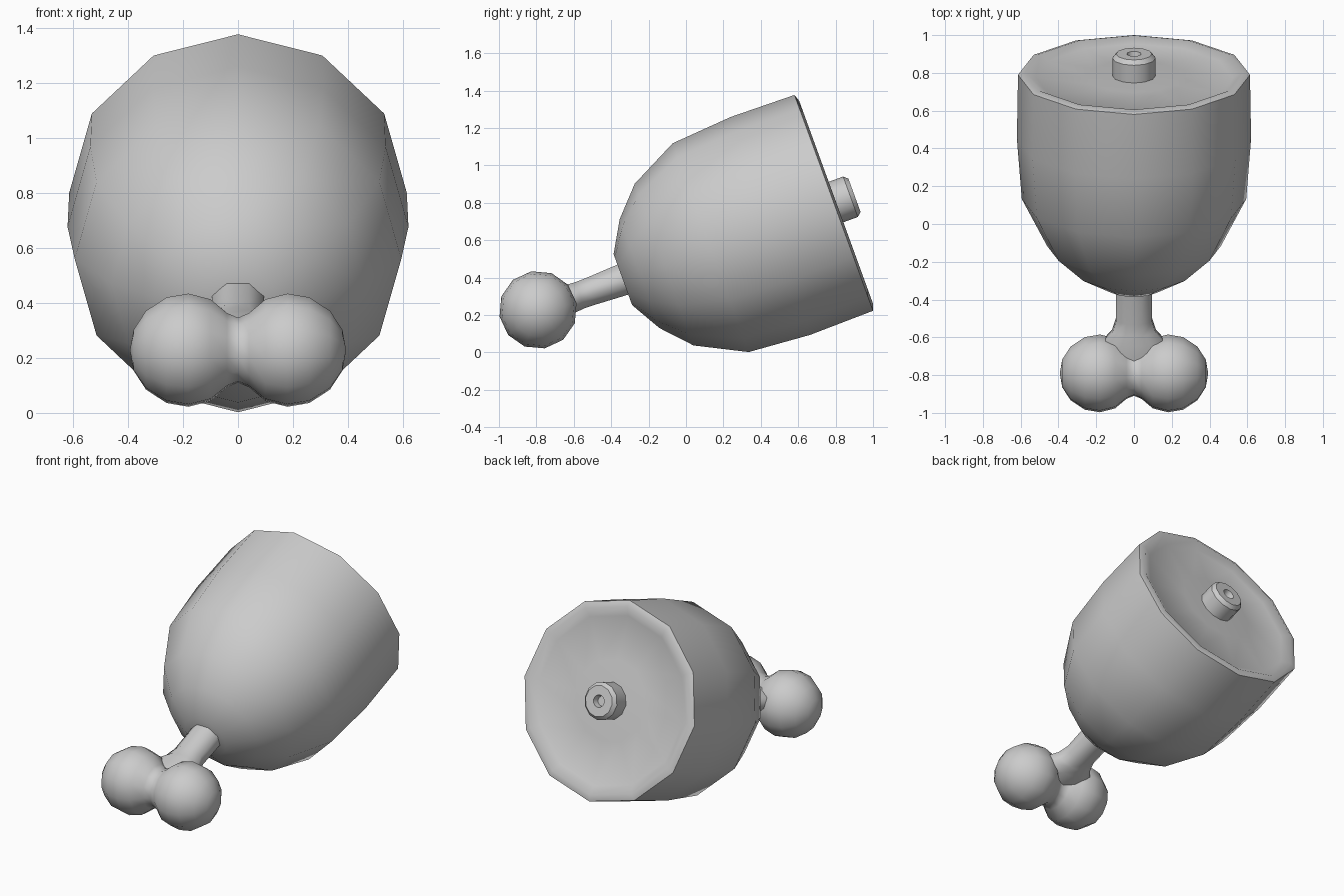
import bpy, bmesh, math
from mathutils import Matrix, Vector

if "Cube" in bpy.data.objects:
    bpy.data.objects.remove(bpy.data.objects["Cube"])

TILT = math.radians(20)
CUT = Vector((0, 0.79, 0.80))  # centre of the cut face


def frame(origin, axis, side):
    z = axis.normalized()
    y = z.cross(side)
    m = Matrix((side, y, z)).transposed().to_4x4()
    return Matrix.Translation(origin) @ m


def lathe(name, rings, sides, mat, phase=0.0, angle=40):
    """Skin rings of (position, radius_x[, radius_y]) along local z."""
    bm = bmesh.new()
    loops = []
    for ring in rings:
        t, rx, ry = ring[0], ring[1], ring[-1]
        if rx == 0:
            loops.append([bm.verts.new(mat @ Vector((0, 0, t)))])
            continue
        loop = []
        for i in range(sides):
            a = 2 * math.pi * (i + phase) / sides
            loop.append(bm.verts.new(mat @ Vector((rx * math.cos(a), ry * math.sin(a), t))))
        loops.append(loop)
    for lo, hi in zip(loops, loops[1:]):
        for i in range(sides):
            j = (i + 1) % sides
            if len(lo) == 1:
                bm.faces.new((lo[0], hi[j], hi[i]))
            elif len(hi) == 1:
                bm.faces.new((lo[i], lo[j], hi[0]))
            else:
                bm.faces.new((lo[i], lo[j], hi[j], hi[i]))
    bmesh.ops.recalc_face_normals(bm, faces=bm.faces)
    mesh = bpy.data.meshes.new(name)
    bm.to_mesh(mesh)
    bm.free()
    obj = bpy.data.objects.new(name, mesh)
    bpy.context.collection.objects.link(obj)
    bpy.ops.object.select_all(action='DESELECT')
    bpy.context.view_layer.objects.active = obj
    obj.select_set(True)
    bpy.ops.object.shade_smooth_by_angle(angle=math.radians(angle))
    return obj


axis = Vector((0, math.cos(TILT), math.sin(TILT)))
main = frame(CUT, axis, Vector((1, 0, 0)))

# meat with a raised rind around the cut face
lathe("meat", [(-1.19, 0), (-1.20, 0.145), (-1.105, 0.31), (-0.965, 0.46),
               (-0.70, 0.594), (-0.36, 0.62), (0, 0.614), (0.013, 0.575),
               (-0.015, 0.52), (-0.01, 0.25), (0, 0)], 12, main, angle=50)

# bone stub with marrow hole in the cut face
lathe("bone_stub", [(-0.05, 0), (-0.05, 0.115), (0.095, 0.115), (0.118, 0.095),
                    (0.118, 0.038), (0.08, 0.03), (0.08, 0)], 12, main, angle=35)

# bone shaft, flaring sideways into the knuckle
lathe("bone_shaft", [(-1.68, 0), (-1.66, 0.20, 0.07), (-1.50, 0.175, 0.085),
                     (-1.445, 0.125, 0.08), (-1.38, 0.103, 0.082),
                     (-1.10, 0.103, 0.098), (-1.10, 0)], 8, main, phase=0.5, angle=60)

# double knuckle: one lobe profile mirrored across x = 0
half = [(0.04, 0.137), (0.10, 0.188), (0.18, 0.209), (0.26, 0.195),
        (0.335, 0.145), (0.38, 0.075), (0.393, 0)]
profile = [(-x, r) for x, r in reversed(half)] + [(0, 0.12)] + half
knuckle = frame(Vector((0, -0.791, 0.228)), Vector((1, 0, 0)), Vector((0, 1, 0)))
lathe("knuckle", profile, 12, knuckle, phase=0.33, angle=60)
